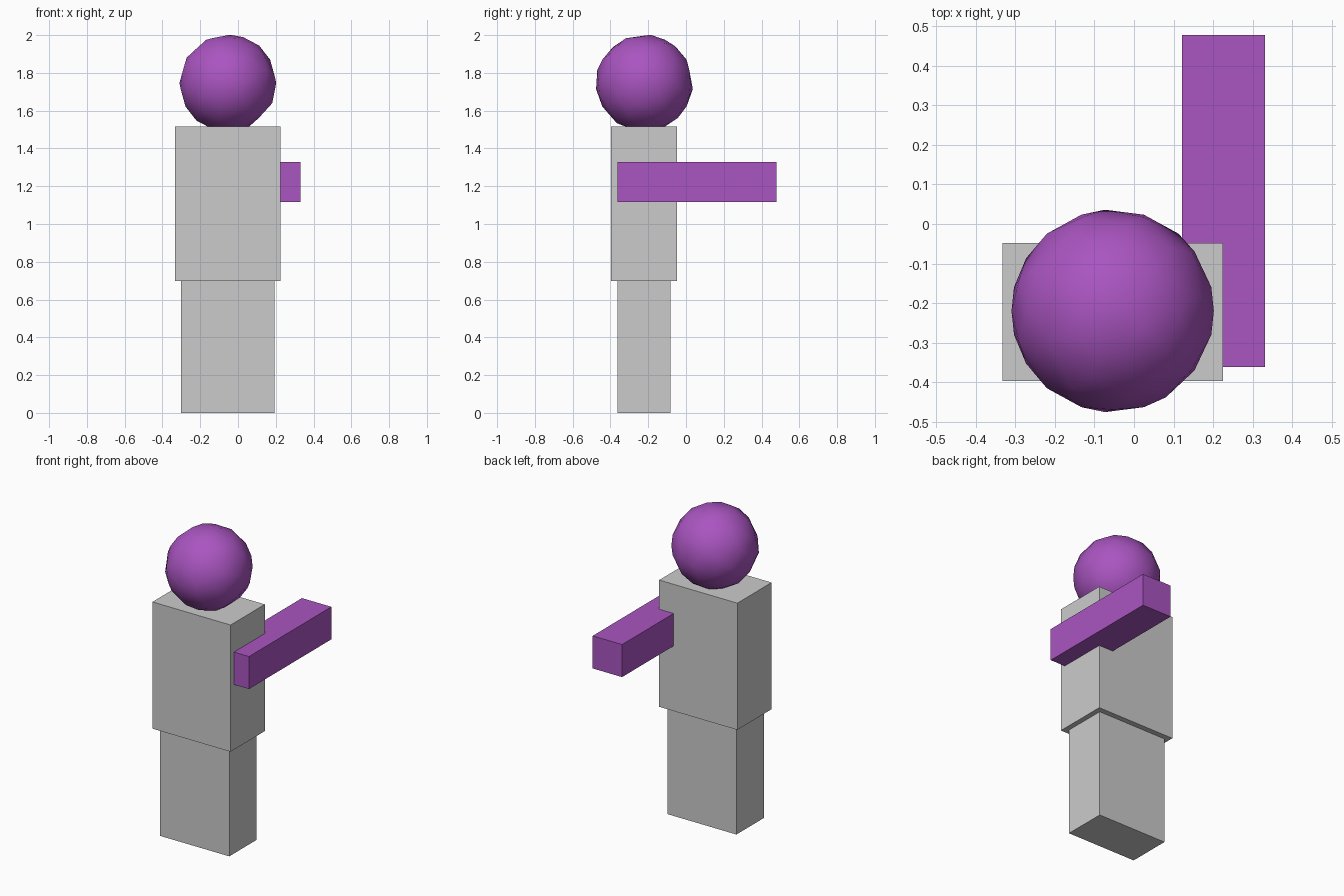
import bpy
import math

if "Cube" in bpy.data.objects:
    bpy.data.objects.remove(bpy.data.objects["Cube"])

purple = bpy.data.materials.new("purple")
purple.diffuse_color = (0.40, 0.09, 0.53, 1)
purple.use_nodes = True
purple.node_tree.nodes["Principled BSDF"].inputs["Base Color"].default_value = purple.diffuse_color


def box(name, lo, hi, material=None):
    """Axis-aligned box between two corners."""
    centre = [(a + b) / 2 for a, b in zip(lo, hi)]
    bpy.ops.mesh.primitive_cube_add(size=1, location=centre)
    ob = bpy.context.object
    ob.name = name
    ob.scale = [b - a for a, b in zip(lo, hi)]
    bpy.ops.object.transform_apply(location=False, rotation=False, scale=True)
    if material:
        ob.data.materials.append(material)
    return ob


# Lower body, torso and the single outstretched arm
box("legs", (-0.302, -0.363, 0.0), (0.192, -0.083, 0.70))
box("torso", (-0.333, -0.397, 0.697), (0.225, -0.048, 1.515))
box("arm", (0.122, -0.362, 1.117), (0.332, 0.478, 1.327), purple)

# Head: faceted ball thinned to an irregular low-poly surface
bpy.ops.mesh.primitive_ico_sphere_add(subdivisions=3, radius=0.256,
                                      location=(-0.054, -0.22, 1.746))
head = bpy.context.object
head.name = "head"
head.data.materials.append(purple)
thin = head.modifiers.new("thin", 'DECIMATE')
thin.ratio = 0.55
bpy.ops.object.modifier_apply(modifier=thin.name)
bpy.ops.object.shade_smooth_by_angle(angle=math.radians(30))
